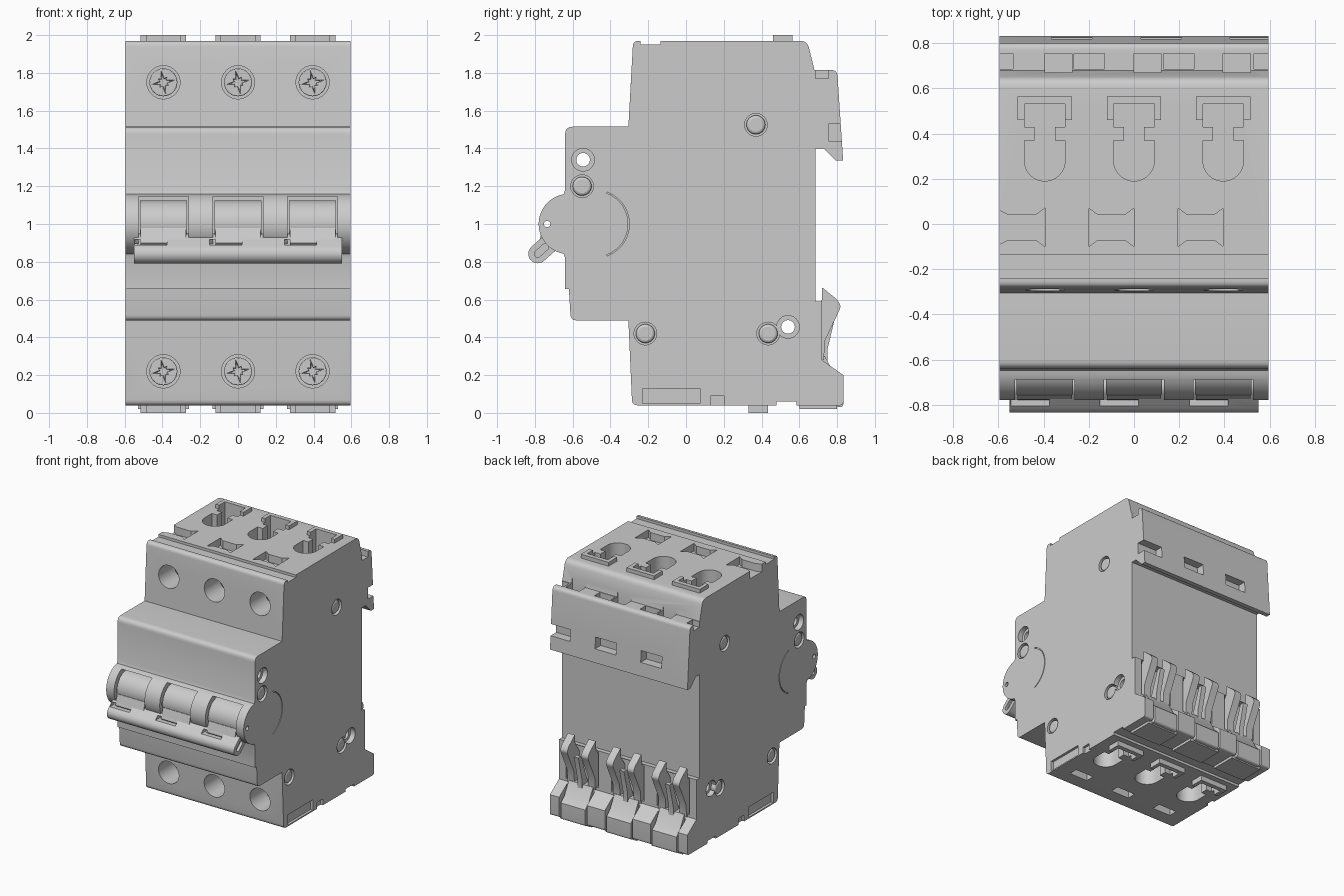
import bpy, bmesh
from math import cos, sin, radians, pi
from mathutils import Vector

if "Cube" in bpy.data.objects:
    bpy.data.objects.remove(bpy.data.objects["Cube"])

POLES = (-0.395, 0.0, 0.395)
W = 0.595


def circle(cx, cy, r, n=32, a0=0, a1=360):
    full = a1 - a0 == 360
    d = n if full else n - 1
    return [(cx + r * cos(radians(a0 + (a1 - a0) * i / d)),
             cy + r * sin(radians(a0 + (a1 - a0) * i / d))) for i in range(n)]


def rect(u0, v0, u1, v1):
    return [(u0, v0), (u1, v0), (u1, v1), (u0, v1)]


def rounded(pts):
    """Points (u, v[, radius]); a radius rounds that corner."""
    out = []
    for i, p in enumerate(pts):
        c = Vector(p[:2])
        if len(p) < 3:
            out.append(tuple(c))
            continue
        a = c + (Vector(pts[i - 1][:2]) - c).normalized() * p[2]
        b = c + (Vector(pts[(i + 1) % len(pts)][:2]) - c).normalized() * p[2]
        for k in range(6):
            t = k / 5
            out.append(tuple(a * (1 - t) ** 2 + c * 2 * t * (1 - t) + b * t * t))
    return out


def solid(name, parts):
    """One object from prisms given as (axis, profile, start, end)."""
    bm = bmesh.new()
    for axis, pts, a, b in parts:
        place = {'X': lambda u, v, w: (w, u, v),
                 'Y': lambda u, v, w: (u, w, v),
                 'Z': lambda u, v, w: (u, v, w)}[axis]
        lo = [bm.verts.new(place(u, v, a)) for u, v in pts]
        hi = [bm.verts.new(place(u, v, b)) for u, v in pts]
        bm.faces.new(lo)
        bm.faces.new(hi[::-1])
        for i in range(len(pts)):
            j = (i + 1) % len(pts)
            bm.faces.new((lo[i], hi[i], hi[j], lo[j]))
    bmesh.ops.recalc_face_normals(bm, faces=bm.faces)
    me = bpy.data.meshes.new(name)
    bm.to_mesh(me)
    bm.free()
    ob = bpy.data.objects.new(name, me)
    bpy.context.collection.objects.link(ob)
    return ob


def cut(ob, parts):
    tool = solid("cutter", parts)
    tool.hide_render = True
    mod = ob.modifiers.new("cut", 'BOOLEAN')
    mod.operation, mod.solver, mod.object = 'DIFFERENCE', 'EXACT', tool
    bpy.context.view_layer.objects.active = ob
    bpy.ops.object.modifier_apply(modifier="cut")
    bpy.data.objects.remove(tool)


def both_sides(pts, depth):
    return [('X', pts, W - depth, 0.7), ('X', pts, -0.7, -W + depth)]


# Housing: side profile with stepped front, rail hook and foot
profile = rounded(
    [(-0.285, 0.04, 0.03), (-0.305, 0.49), (-0.61, 0.49, 0.03), (-0.62, 0.655),
     (-0.64, 0.655), (-0.64, 0.82)]
    + circle(-0.62, 1.0, 0.16, 24, 260, 100)
    + [(-0.64, 1.18), (-0.64, 1.515, 0.04), (-0.305, 1.515), (-0.28, 1.97, 0.03),
       (-0.24, 1.97), (-0.24, 1.95), (-0.135, 1.95), (-0.135, 1.97),
       (0.642, 1.97, 0.04), (0.68, 1.815), (0.80, 1.815, 0.03), (0.832, 1.335),
       (0.795, 1.335), (0.73, 1.40), (0.685, 1.40), (0.685, 0.59), (0.72, 0.59),
       (0.72, 0.28), (0.833, 0.2), (0.833, 0.04, 0.02), (0.585, 0.04),
       (0.585, 0.06), (0.48, 0.06), (0.48, 0.04)])
housing = solid("housing", [('X', profile, -W, W)])


# Terminal keyhole outline
def keyhole(x, dy):
    return ([(x + u, v + dy) for u, v in circle(0, 0.28, 0.09, 17, 180, 360)]
            + [(x + u, v + dy) for u, v in
               [(0.09, 0.37), (0.045, 0.37), (0.045, 0.43), (0.09, 0.43), (0.09, 0.53),
                (-0.09, 0.53), (-0.09, 0.43), (-0.045, 0.43), (-0.045, 0.37), (-0.09, 0.37)]])


RIVETS = [(0.37, 1.525), (-0.55, 1.2), (-0.215, 0.42), (0.435, 0.42)]
EYES = [(-0.545, 1.34), (0.54, 0.455)]
KEY_SHIFT = -0.13
holes = []
for x in POLES:
    holes += [('Y', circle(x, z, 0.088), -0.4, -0.02) for z in (1.75, 0.22)]
    holes += [('Z', keyhole(x, 0), 1.7, 2.1), ('Z', keyhole(x, KEY_SHIFT), -0.1, 0.32)]
    holes.append(('X', rect(-0.95, 0.85, -0.6, 1.145), x - 0.132, x + 0.132))
    holes.append(('X', rect(0.735, -0.1, 0.9, 0.35), x - 0.12, x + 0.12))
    holes.append(('Z', rect(x - 0.08, -0.16, x + 0.08, -0.09), -0.1, 0.1))
    # rail hook windows and upper pockets
    holes.append(('X', rect(0.755, 1.44, 0.95, 1.53), x + 0.03, x + 0.21))
    holes.append(('X', rect(0.67, 1.72, 0.755, 1.88), x, x + 0.12))
    # bow-tie pocket in the top
    e = 0.02 if x < -0.3 else 0
    bow = [(-0.2 - e, 0.07), (-0.16, 0.04), (-0.04, 0.04), (0, 0.07),
           (0, -0.1), (-0.04, -0.07), (-0.16, -0.07), (-0.2 - e, -0.1)]
    holes.append(('Z', [(x + u, v) for u, v in bow], 1.91, 2.1))
for a, b in ((-0.7, -0.535), (-0.265, -0.13), (0.13, 0.265), (0.53, 0.7)):
    holes.append(('X', rect(0.685, 1.77, 0.755, 1.9), a, b))
for y, z in RIVETS:
    holes += both_sides(circle(y, z, 0.06), 0.04)
holes += both_sides(rect(-0.23, 0.05, 0.075, 0.13), 0.02)
holes += both_sides(rect(0.13, -0.05, 0.2, 0.09), 0.02)
holes += both_sides(circle(-0.48, 1.0, 0.18, 20, -70, 70)
                    + circle(-0.48, 1.0, 0.174, 20, 70, -70), 0.008)
cut(housing, holes)

# Eyelet counterbores, clip cavities, then see-through holes
recess = [('X', rect(0.66, 0.3, 0.95, 0.585), x - 0.14, x + 0.14) for x in POLES]
for y, z in EYES:
    recess += both_sides(circle(y, z, 0.06), 0.04)
cut(housing, recess)
pivot_hole = ('X', circle(-0.735, 1.0, 0.017, 16), -0.8, 0.8)
cut(housing, [('X', circle(y, z, 0.036), -0.8, 0.8) for y, z in EYES] + [pivot_hole])

# Rivets with chamfered heads
for i, (y, z) in enumerate(RIVETS):
    for s in (-1, 1):
        bpy.ops.mesh.primitive_cylinder_add(vertices=32, radius=0.05, depth=0.05,
                                            location=(s * (W - 0.03), y, z), rotation=(0, pi / 2, 0))
        rivet = bpy.context.object
        rivet.name = "rivet"
        bev = rivet.modifiers.new("chamfer", 'BEVEL')
        bev.width, bev.segments = 0.014, 3

# Toggle drums and shared handle bar
drum = solid("toggle_drum", [('X', circle(-0.63, 1.0, 0.125, 40), x - 0.125, x + 0.125) for x in POLES])
cut(drum, [pivot_hole])

d = Vector((-0.065, -0.058)).normalized()
ang = 180 + 41.7
bar = (circle(-0.785, 0.842, 0.05, 14, ang - 90, ang + 90)
       + circle(-0.72, 0.90, 0.05, 14, ang + 90, ang + 270))
handle = solid("handle_bar", [('X', bar, -0.55, 0.55)])
slot = (circle(-0.785, 0.842, 0.018, 8, ang - 90, ang + 90)
        + circle(-0.745, 0.878, 0.018, 8, ang + 90, ang + 270))
cut(handle, [('Y', rect(x - 0.15, 0.89, x + 0.02, 0.917), -0.9, -0.74) for x in POLES]
    + [('X', slot, 0.53, 0.7), ('X', slot, -0.7, -0.53)])
tab = [(-0.70, 0.98), (-0.757, 0.98), (-0.78, 0.9), (-0.74, 0.86), (-0.68, 0.88)]
solid("handle_tabs", [('X', tab, x - 0.12, x + 0.12) for x in POLES])

# Terminal screws with star-shaped drive
for x in POLES:
    for z in (1.75, 0.22):
        screw = solid("terminal_screw", [('Y', circle(x, z, 0.074), -0.12, -0.01)])
        star = []
        for k in range(16):
            r = (0.05, 0.018, 0.032, 0.018)[k % 4]
            star.append((x + r * cos(k * pi / 8 + 0.2), z + r * sin(k * pi / 8 + 0.2)))
        cut(screw, [('Y', star, -0.2, -0.08)])
        bev = screw.modifiers.new("edge", 'BEVEL')
        bev.width, bev.segments, bev.angle_limit = 0.004, 2, radians(60)

# Raised collars round the terminal openings
collar = [(-0.12, 0.46), (-0.12, 0.565), (0.12, 0.565), (0.12, 0.46),
          (0.09, 0.46), (0.09, 0.53), (-0.09, 0.53), (-0.09, 0.46)]
parts = []
for x in POLES:
    parts.append(('Z', [(x + u, v) for u, v in collar], 1.96, 2.0))
    parts.append(('Z', [(x + u, v + KEY_SHIFT) for u, v in collar], 0.0, 0.05))
solid("terminal_collars", parts)

# Rail clips: foot, bottom plate, outer prongs and centre latch
foot = rounded([(0.69, 0.03), (0.833, 0.03, 0.02), (0.833, 0.16), (0.79, 0.2), (0.735, 0.3), (0.69, 0.3)])
prong = rounded([(0.67, 0.28), (0.73, 0.28), (0.735, 0.38), (0.822, 0.565, 0.02), (0.80, 0.60),
                 (0.72, 0.665, 0.01), (0.72, 0.6), (0.67, 0.52)])
latch = [(0.66, 0.26), (0.75, 0.26), (0.75, 0.34), (0.795, 0.53), (0.76, 0.53), (0.70, 0.36)]
parts = []
for x in POLES:
    parts += [('X', foot, x - 0.105, x + 0.105),
              ('X', rect(0.6, 0.02, 0.8, 0.05), x - 0.135, x + 0.135),
              ('X', latch, x - 0.02, x + 0.02)]
    parts += [('X', prong, x + s * 0.09 - 0.03, x + s * 0.09 + 0.03) for s in (-1, 1)]
solid("rail_clips", parts)

# Smooth curved faces, keep edges crisp
bpy.ops.object.select_all(action='DESELECT')
for ob in bpy.context.scene.objects:
    ob.select_set(True)
bpy.context.view_layer.objects.active = housing
bpy.ops.object.shade_smooth_by_angle(angle=radians(30))
